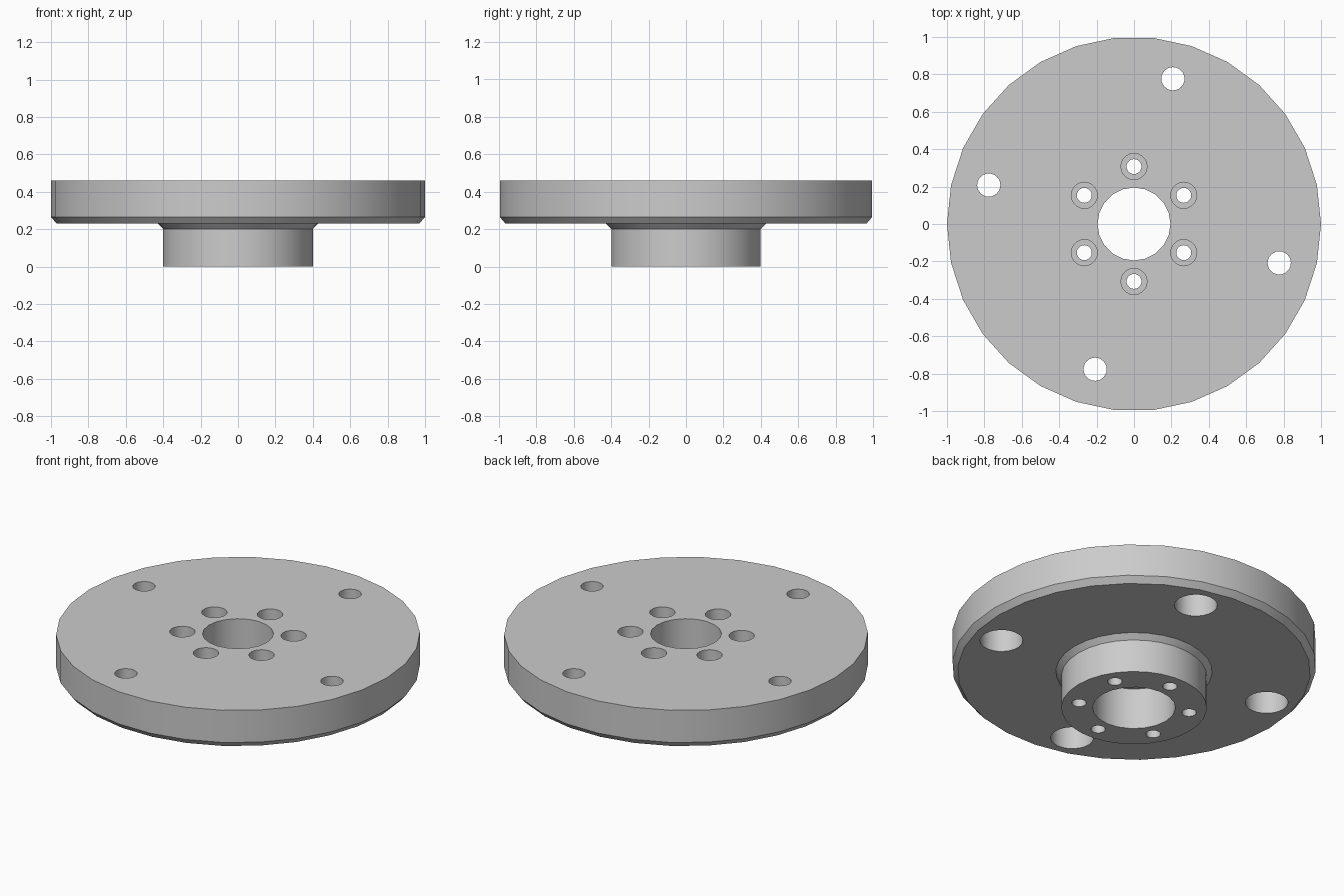
import bpy, bmesh
from math import sin, cos, pi, radians

if "Cube" in bpy.data.objects:
    bpy.data.objects.remove(bpy.data.objects["Cube"])


def lathe(name, profile, sides, loc=(0, 0, 0)):
    """Solid of revolution from (radius, z) points, capped at both ends."""
    bm = bmesh.new()
    rings = [[bm.verts.new((r * cos(2 * pi * i / sides), r * sin(2 * pi * i / sides), z))
              for i in range(sides)] for r, z in profile]
    for a, b in zip(rings, rings[1:]):
        for i in range(sides):
            j = (i + 1) % sides
            bm.faces.new((a[i], a[j], b[j], b[i]))
    bm.faces.new(rings[0][::-1])
    bm.faces.new(rings[-1])
    bmesh.ops.recalc_face_normals(bm, faces=bm.faces)
    mesh = bpy.data.meshes.new(name)
    bm.to_mesh(mesh)
    bm.free()
    obj = bpy.data.objects.new(name, mesh)
    obj.location = loc
    bpy.context.collection.objects.link(obj)
    return obj


def stepped(name, r_low, r_high, z_step, sides, loc=(0, 0, 0)):
    """Stepped drill cutter running right through the part."""
    return lathe(name, [(r_low, -0.1), (r_low, z_step), (r_high, z_step), (r_high, 0.6)],
                 sides, loc)


# Flange disc with chamfered rim and hub
flange = lathe("flange_hub", [(0.4, 0), (0.4, 0.2), (0.43, 0.23), (0.97, 0.23),
                              (1.0, 0.265), (1.0, 0.46)], 30)

# Stepped centre bore
cutters = [stepped("bore_cutter", 0.228, 0.195, 0.25, 20)]

# Six screw holes, counterbored from above
for k in range(6):
    a = radians(30 + 60 * k)
    cutters.append(stepped("screw_cutter", 0.04, 0.07, 0.31, 20,
                           (0.307 * cos(a), 0.307 * sin(a), 0)))

# Four outer bolt holes, counterbored from below
for k in range(4):
    a = radians(75 + 90 * k)
    cutters.append(stepped("bolt_cutter", 0.118, 0.062, 0.375, 24,
                           (0.804 * cos(a), 0.804 * sin(a), 0)))

# Cut all holes
bpy.context.view_layer.objects.active = flange
for c in cutters:
    c.hide_render = True
    mod = flange.modifiers.new("hole", 'BOOLEAN')
    mod.operation = 'DIFFERENCE'
    mod.solver = 'EXACT'
    mod.object = c
    bpy.ops.object.modifier_apply(modifier=mod.name)
for c in cutters:
    bpy.data.objects.remove(c, do_unlink=True)

# Smooth walls, sharp edges
bpy.ops.object.select_all(action='DESELECT')
flange.select_set(True)
bpy.ops.object.shade_smooth_by_angle(angle=radians(30))
